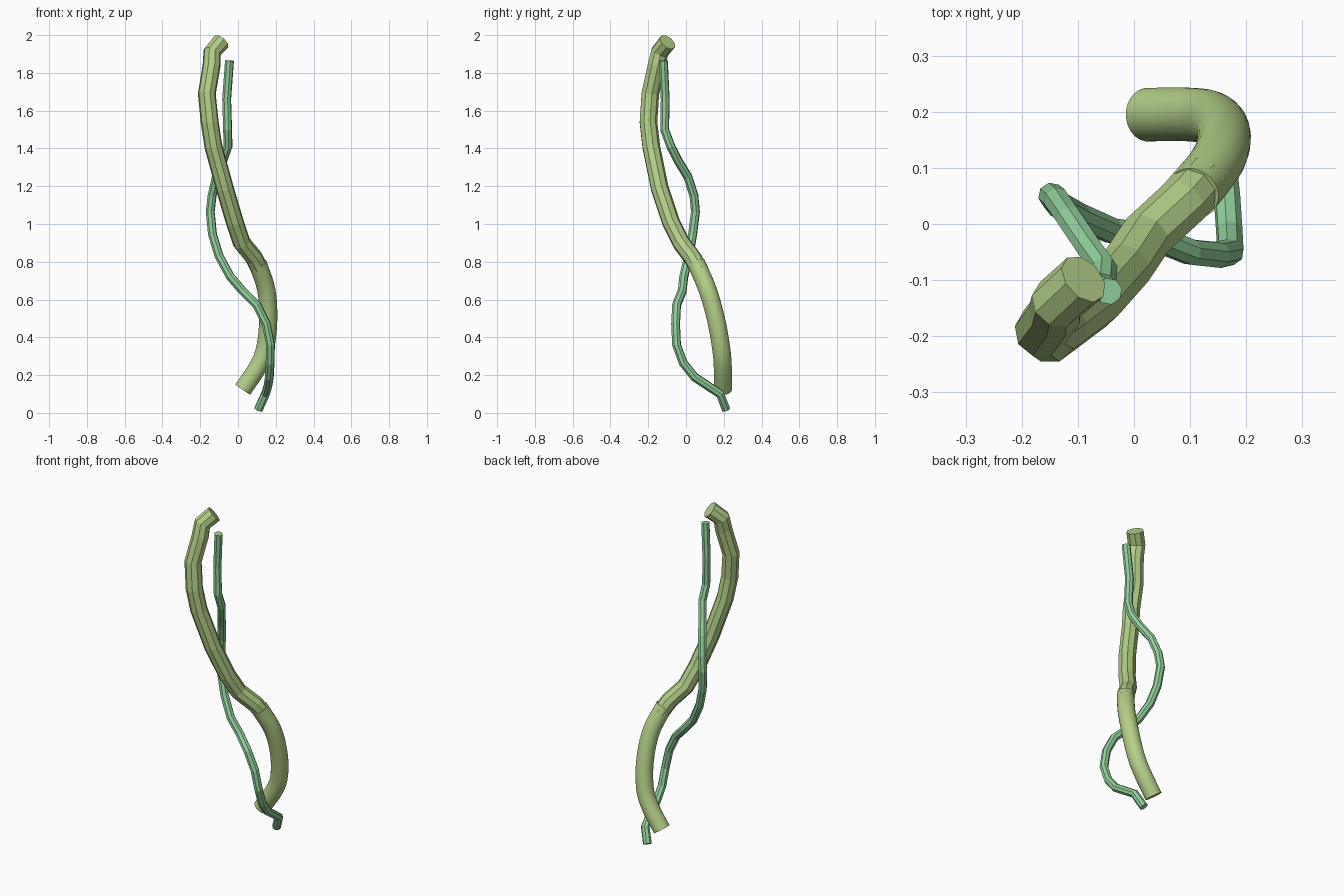
import bpy, bmesh, math
from mathutils import Vector

if "Cube" in bpy.data.objects:
    bpy.data.objects.remove(bpy.data.objects["Cube"])


def material(name, color):
    m = bpy.data.materials.new(name)
    m.diffuse_color = (*color, 1)
    m.use_nodes = True
    m.node_tree.nodes["Principled BSDF"].inputs["Base Color"].default_value = m.diffuse_color
    return m


def smooth_path(points, steps):
    """Catmull-Rom interpolation through the points."""
    p = [2 * points[0] - points[1]] + points + [2 * points[-1] - points[-2]]
    out = []
    for i in range(1, len(p) - 2):
        a, b, c, d = p[i - 1:i + 3]
        for s in range(steps):
            t = s / steps
            out.append(0.5 * (2 * b + (c - a) * t + (2 * a - 5 * b + 4 * c - d) * t ** 2
                              + (3 * b - a - 3 * c + d) * t ** 3))
    return out + [points[-1]]


def tube(name, coords, radius, sides, mat, steps=1, smooth=False):
    """Capped tube swept along a path with a twist-free frame."""
    path = smooth_path([Vector(c) for c in coords], steps)
    bm = bmesh.new()
    rings = []
    side = Vector((1, 0, 0))
    for i, p in enumerate(path):
        before = (p - path[i - 1]).normalized() if i else Vector()
        after = (path[i + 1] - p).normalized() if i < len(path) - 1 else Vector()
        tangent = (before + after).normalized()
        side = (side - tangent * side.dot(tangent)).normalized()
        up = tangent.cross(side)
        ring = []
        for k in range(sides):
            a = math.tau * (k + 0.5) / sides
            ring.append(bm.verts.new(p + radius * (side * math.cos(a) + up * math.sin(a))))
        rings.append(ring)
    for r0, r1 in zip(rings, rings[1:]):
        for k in range(sides):
            j = (k + 1) % sides
            bm.faces.new((r0[k], r0[j], r1[j], r1[k])).smooth = smooth
    bm.faces.new(rings[0][::-1])
    bm.faces.new(rings[-1])
    mesh = bpy.data.meshes.new(name)
    bm.to_mesh(mesh)
    bm.free()
    mesh.materials.append(mat)
    obj = bpy.data.objects.new(name, mesh)
    bpy.context.collection.objects.link(obj)
    return obj


light_green = material("light_green", (0.46, 0.63, 0.25))
blue_green = material("blue_green", (0.29, 0.63, 0.33))

# Smooth lower half of the thick vine
tube("thick_vine_lower", [
    (0.025, 0.195, 0.123), (0.10, 0.195, 0.235), (0.142, 0.187, 0.335),
    (0.16, 0.16, 0.49), (0.15, 0.115, 0.65), (0.105, 0.055, 0.79)],
    0.048, 24, light_green, steps=5, smooth=True)

# Faceted upper half of the thick vine
tube("thick_vine_upper", [
    (0.12, 0.075, 0.75), (0.085, 0.035, 0.82), (0.02, -0.025, 0.90),
    (-0.017, -0.08, 1.01), (-0.07, -0.14, 1.19), (-0.13, -0.185, 1.41),
    (-0.15, -0.2, 1.54), (-0.165, -0.19, 1.69), (-0.14, -0.157, 1.84),
    (-0.137, -0.14, 1.91), (-0.09, -0.098, 1.963)],
    0.048, 9, light_green)

# Thin winding vine
tube("thin_vine", [
    (0.108, 0.212, 0.018), (0.145, 0.18, 0.10), (0.158, 0.12, 0.14),
    (0.166, 0.045, 0.19), (0.17, -0.015, 0.265), (0.172, -0.05, 0.36),
    (0.15, -0.055, 0.47), (0.10, -0.05, 0.57), (0.025, -0.02, 0.645),
    (-0.04, -0.012, 0.72), (-0.10, 0.015, 0.83), (-0.135, 0.035, 0.945),
    (-0.147, 0.05, 1.065), (-0.137, 0.042, 1.15), (-0.115, 0.01, 1.25),
    (-0.08, -0.042, 1.335), (-0.053, -0.08, 1.41), (-0.055, -0.113, 1.5),
    (-0.06, -0.11, 1.66), (-0.045, -0.12, 1.865)],
    0.024, 8, blue_green)
